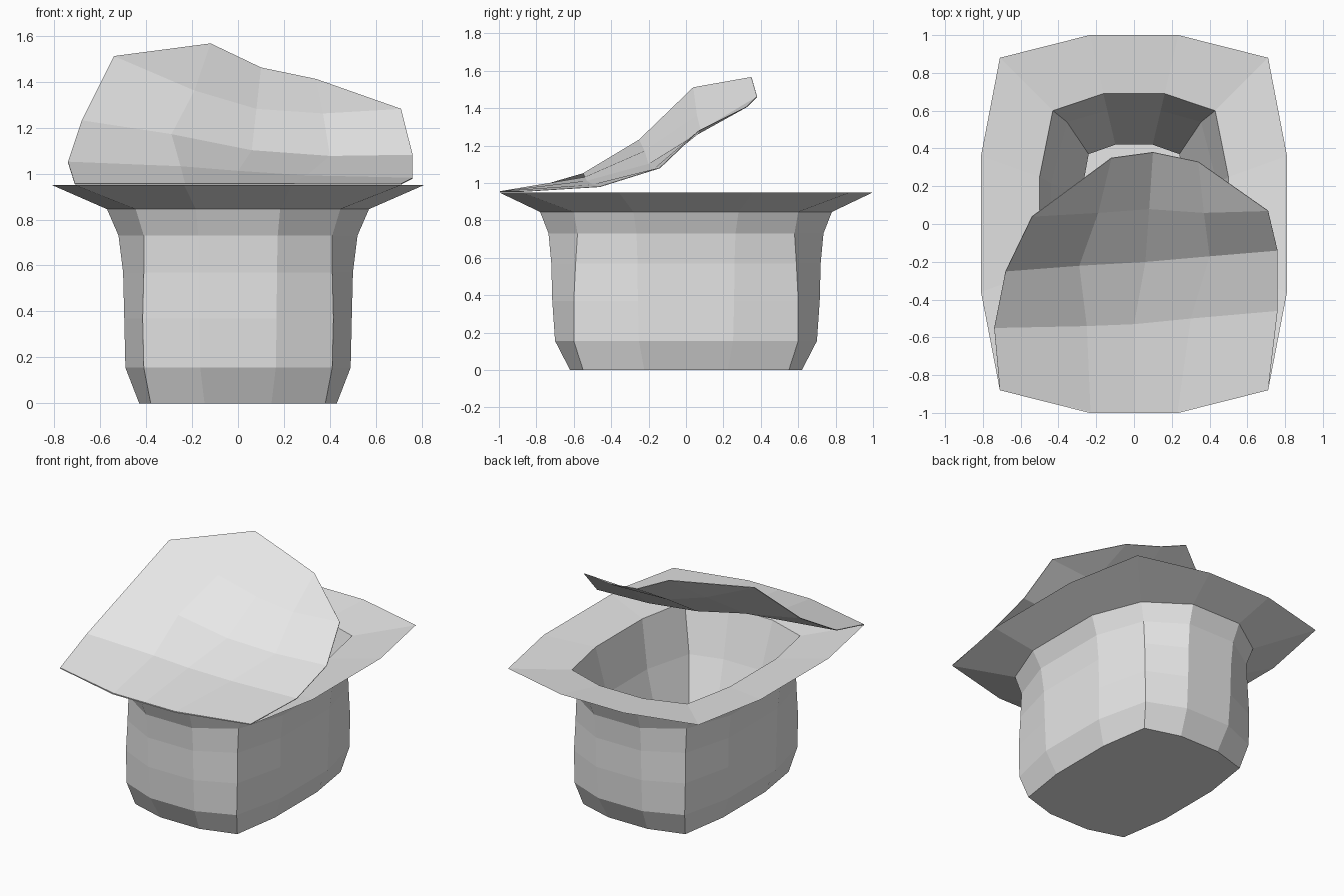
import bpy
import bmesh

default_cube = bpy.data.objects.get("Cube")
if default_cube:
    bpy.data.objects.remove(default_cube, do_unlink=True)


def make_material(name, colour):
    material = bpy.data.materials.new(name)
    material.use_nodes = True
    material.diffuse_color = colour
    shader = next(n for n in material.node_tree.nodes if n.type == "BSDF_PRINCIPLED")
    shader.inputs["Base Color"].default_value = colour
    return material


def make_object(name, mesh_builder, material):
    mesh = bpy.data.meshes.new(name)
    bm = bmesh.new()
    mesh_builder(bm)
    bm.to_mesh(mesh)
    bm.free()
    mesh.materials.append(material)
    obj = bpy.data.objects.new(name, mesh)
    bpy.context.collection.objects.link(obj)
    return obj


def ring_points(half_x, half_y, corner_x, corner_y):
    """Twelve-sided rounded rectangle, counter-clockwise from above."""
    side_x, side_y = 0.235 * half_y, 0.36 * half_y
    quarter = [(half_x, side_y), (corner_x, corner_y), (side_x, half_y)]
    half = quarter + [(-x, y) for x, y in reversed(quarter)]
    return half + [(-x, -y) for x, y in half]


def bridge(bm, lower, upper, closed=False):
    """Quads between two rows with the same number of vertices."""
    count = len(lower)
    for i in range(count if closed else count - 1):
        j = (i + 1) % count
        bm.faces.new((lower[i], lower[j], upper[j], upper[i]))


# Container: height, half width, half depth, corner x, corner y
# from the base, up the outer wall, over the rim and down the inside
CONTAINER_PROFILE = [
    (0, 0.43, 0.62, 0.38, 0.55),
    (0.155, 0.49, 0.70, 0.41, 0.60),
    (0.37, 0.495, 0.715, 0.415, 0.60),
    (0.57, 0.50, 0.72, 0.41, 0.59),
    (0.73, 0.52, 0.735, 0.41, 0.58),
    (0.845, 0.57, 0.78, 0.445, 0.60),
    (0.95, 0.81, 1, 0.71, 0.88),
    (0.91, 0.50, 0.69, 0.43, 0.60),
    (0.6, 0.44, 0.60, 0.355, 0.54),
    (0.1, 0.28, 0.42, 0.24, 0.37),
]


def build_container(bm):
    rings = []
    for height, *sizes in CONTAINER_PROFILE:
        rings.append([bm.verts.new((x, y, height)) for x, y in ring_points(*sizes)])
    for lower, upper in zip(rings, rings[1:]):
        bridge(bm, lower, upper, closed=True)
    bm.faces.new(list(reversed(rings[0])))


# Lid: rows from the attached front edge to the lifted free edge
LID_ROWS = [
    [(-0.71, -0.88, 0.954), (-0.23, -0.995, 0.954), (0, -0.995, 0.954),
     (0.23, -0.995, 0.954), (0.71, -0.88, 0.954)],
    [(-0.74, -0.55, 1.05), (-0.25, -0.54, 1.03), (0, -0.53, 1.01),
     (0.3, -0.5, 0.99), (0.76, -0.46, 0.98)],
    [(-0.68, -0.25, 1.23), (-0.29, -0.22, 1.17), (0.06, -0.2, 1.1),
     (0.4, -0.17, 1.075), (0.76, -0.14, 1.08)],
    [(-0.54, 0.04, 1.51), (-0.19, 0.06, 1.36), (0.08, 0.08, 1.28),
     (0.37, 0.06, 1.26), (0.71, 0.07, 1.28)],
    [(-0.12, 0.35, 1.565), (0.1, 0.38, 1.46), (0.34, 0.33, 1.41)],
]


def build_lid(bm):
    rows = [[bm.verts.new(point) for point in row] for row in LID_ROWS]
    for lower, upper in zip(rows[:-1], rows[1:-1]):
        bridge(bm, lower, upper)
    # The free edge narrows, so its two corners are triangles
    last, tip = rows[-2], rows[-1]
    bridge(bm, last[1:-1], tip)
    bm.faces.new((last[0], last[1], tip[0]))
    bm.faces.new((last[-2], last[-1], tip[-1]))


plain_grey = make_material("plain_grey", (0.8, 0.8, 0.8, 1))
container = make_object("container", build_container, plain_grey)
lid = make_object("peeled_lid", build_lid, plain_grey)

# Give the lid a paper-thin body
thickness = lid.modifiers.new("thickness", "SOLIDIFY")
thickness.thickness = 0.004
thickness.offset = 0
